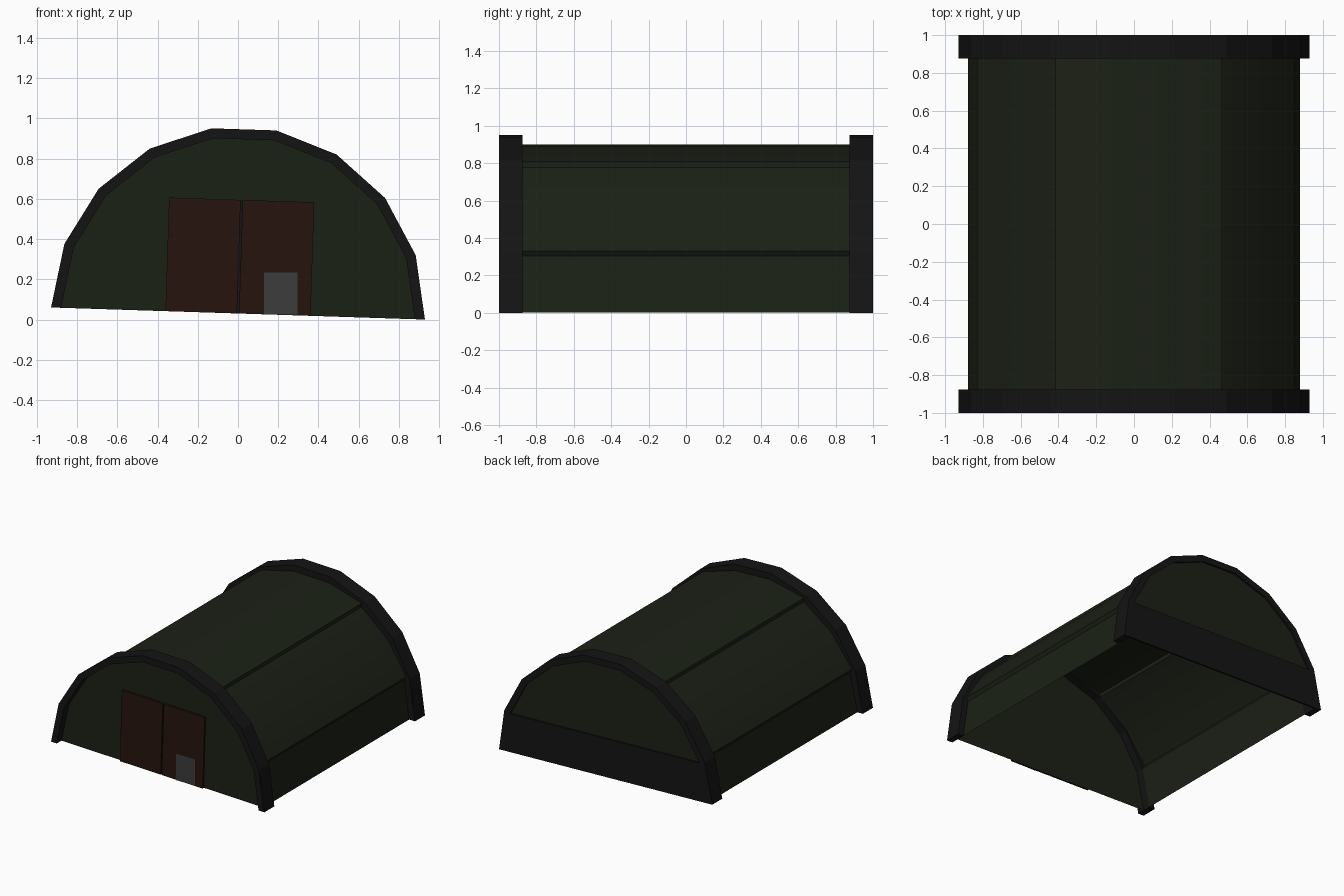
import bpy, math
from mathutils import Matrix

if "Cube" in bpy.data.objects:
    bpy.data.objects.remove(bpy.data.objects["Cube"])

SEG, R_IN, R_OUT = 9, 0.88, 0.93
# The whole hut leans slightly to the right and sits just on the ground
TILT = Matrix.Translation((0, 0, 0.03)) @ Matrix.Rotation(math.radians(1.85), 4, 'Y')


def material(name, rgb):
    m = bpy.data.materials.new(name)
    m.diffuse_color = (*rgb, 1)
    m.use_nodes = True
    m.node_tree.nodes["Principled BSDF"].inputs["Base Color"].default_value = m.diffuse_color
    return m


GREEN = material("green_sheet", (0.011, 0.015, 0.008))
BLACK = material("black_trim", (0.007, 0.007, 0.007))
BROWN = material("brown_door", (0.019, 0.007, 0.004))
STEEL = material("grey_hatch", (0.045, 0.045, 0.045))


def make(name, verts, faces, mat, matrix=TILT):
    me = bpy.data.meshes.new(name)
    me.from_pydata([matrix @ Matrix.Translation(v).translation for v in verts], [], faces)
    me.materials.append(mat)
    ob = bpy.data.objects.new(name, me)
    bpy.context.collection.objects.link(ob)
    return ob


def polar(r, deg):
    return r * math.cos(math.radians(deg)), r * math.sin(math.radians(deg))


def arc(r):
    return [polar(r, 180 * i / SEG) for i in range(SEG + 1)]


def prism(name, outline, y0, y1, mat, matrix=TILT):
    """Solid made by pushing an x-z outline from y0 to y1."""
    n = len(outline)
    verts = [(x, y, z) for y in (y0, y1) for x, z in outline]
    faces = [tuple(range(n)), tuple(range(2 * n - 1, n - 1, -1))]
    faces += [(i, i + n, (i + 1) % n + n, (i + 1) % n) for i in range(n)]
    return make(name, verts, faces, mat, matrix)


def box(name, x0, x1, z0, z1, y0, y1, mat, matrix=TILT):
    return prism(name, [(x0, z0), (x1, z0), (x1, z1), (x0, z1)], y0, y1, mat, matrix)


def arch_ring(name, y0, y1):
    """Faceted arch with square feet, one quad per side and segment."""
    loops = [(R_OUT, y0), (R_OUT, y1), (R_IN, y1), (R_IN, y0)]
    n = SEG + 1
    verts = [(x, y, z) for r, y in loops for x, z in arc(r)]
    faces = [(3 * n, 2 * n, n, 0), (SEG, n + SEG, 2 * n + SEG, 3 * n + SEG)]
    for k in range(4):
        a, b = k * n, (k + 1) % 4 * n
        faces += [(a + i, b + i, b + i + 1, a + i + 1) for i in range(SEG)]
    return make(name, verts, faces, BLACK)


# Roof shell: overlapping sheets, each lower edge lifted clear of the one below
half = [polar(r, d) for r, d in ((R_IN, 0), (R_IN, 20), (0.905, 21.3), (0.886, 40),
                                 (R_IN, 60), (0.905, 60.9), (R_IN, 80))]
profile = half + [(-x, z) for x, z in reversed(half)]
n = len(profile)
shell = make("roof_shell", [(x, y, z) for y in (-0.875, 0.875) for x, z in profile],
             [(i, i + n, i + n + 1, i + 1) for i in range(n - 1)], GREEN)
bpy.context.view_layer.objects.active = shell
shell.select_set(True)
bpy.ops.object.shade_smooth_by_angle(angle=math.radians(35))

# Arched rims at both ends; the front wall is recessed, the back nearly flush
for end, s, wall_y in (("front", -1, -0.94), ("back", 1, 0.985)):
    y0, y1 = sorted((s * 1.0, s * 0.875))
    arch_ring(end + "_rim", y0, y1)
    order = range(SEG + 1) if s < 0 else range(SEG, -1, -1)
    make(end + "_wall", [(x, wall_y, z) for x, z in arc(R_IN)],
         [tuple(reversed(order))], GREEN)

# Dark band across the foot of the back arch
a, b = arc(R_IN)[:2]
prism("back_band", [(-a[0], 0), a, b, (-b[0], b[1])], 0.986, 1.0, BLACK)

# Double door with a dark gap, and a small hatch
box("door_gap", -0.008, 0.008, 0, 0.563, -0.946, -0.942, BLACK)
for side, x0, x1 in (("left", -0.361, -0.005), ("right", 0.005, 0.361)):
    box(side + "_door", x0, x1, 0, 0.565, -0.956, -0.942, BROWN)
box("small_hatch", 0.13, 0.295, 0.025, 0.235, -0.959, -0.953, STEEL, Matrix.Identity(4))
